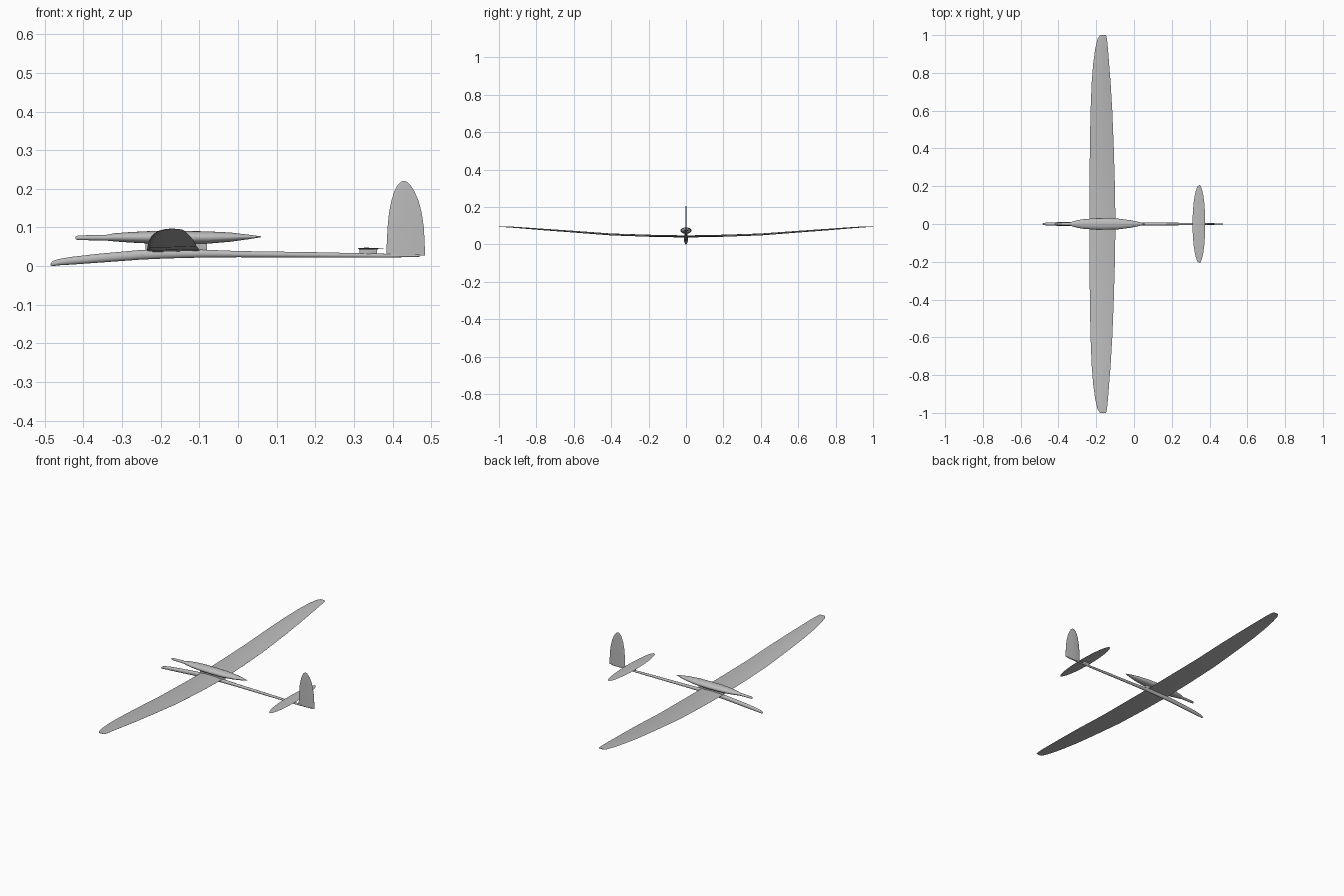
import bpy, bmesh, math

old = bpy.data.objects.get("Cube")
if old:
    bpy.data.objects.remove(old, do_unlink=True)

grey = bpy.data.materials.new("light grey")
grey.use_nodes = True
grey.diffuse_color = (0.5, 0.5, 0.5, 1)
grey.node_tree.nodes["Principled BSDF"].inputs["Base Color"].default_value = (0.5, 0.5, 0.5, 1)


def loft(name, rings, angle=40):
    """Skin a row of equal point rings and cap both ends."""
    bm = bmesh.new()
    loops = [[bm.verts.new(p) for p in ring] for ring in rings]
    n = len(loops[0])
    for a, b in zip(loops, loops[1:]):
        for i in range(n):
            j = (i + 1) % n
            bm.faces.new((a[i], a[j], b[j], b[i]))
    bm.faces.new(loops[0][::-1])
    bm.faces.new(loops[-1])
    bmesh.ops.recalc_face_normals(bm, faces=bm.faces)
    mesh = bpy.data.meshes.new(name)
    bm.to_mesh(mesh)
    bm.free()
    ob = bpy.data.objects.new(name, mesh)
    bpy.context.collection.objects.link(ob)
    mesh.materials.append(grey)
    bpy.ops.object.select_all(action="DESELECT")
    ob.select_set(True)
    bpy.context.view_layer.objects.active = ob
    bpy.ops.object.shade_smooth_by_angle(angle=math.radians(angle))
    return ob


def body(name, stations, sides=20):
    """Tube along x; each station is x, half width, bottom, top."""
    rings = []
    for x, w, lo, hi in stations:
        turn = [2 * math.pi * i / sides for i in range(sides)]
        rings.append([(x, w * math.cos(t), (lo + hi) / 2 + (hi - lo) / 2 * math.sin(t))
                      for t in turn])
    return loft(name, rings)


def foil(le, te, thick, camber=0.0, half=9):
    """Airfoil outline as pairs of x and height."""
    def side(sign, ks):
        pts = []
        for k in ks:
            u = (1 - math.cos(math.pi * k / half)) / 2
            t = thick * (te - le) * (1.5 * math.sqrt(u) * (1 - u) + 0.03)
            pts.append((le + u * (te - le), sign * t / 1.16 + 4 * camber * (te - le) * u * (1 - u)))
        return pts
    return side(1, range(half + 1)) + side(-1, range(half, 0, -1))


# Fuselage with a drooped nose and thin tail boom
body("fuselage", [
    (-0.485, 0.002, 0.002, 0.006), (-0.48, 0.005, 0.000, 0.013),
    (-0.465, 0.007, 0.002, 0.018), (-0.43, 0.009, 0.004, 0.024),
    (-0.36, 0.010, 0.009, 0.032), (-0.25, 0.010, 0.017, 0.042),
    (-0.18, 0.010, 0.020, 0.044), (-0.10, 0.009, 0.022, 0.043),
    (0.0, 0.008, 0.023, 0.039), (0.20, 0.007, 0.022, 0.036),
    (0.38, 0.005, 0.022, 0.032), (0.47, 0.003, 0.024, 0.030)])

# Slender pod carried above the wing
body("upper_pod", [
    (-0.42, 0.003, 0.070, 0.076), (-0.415, 0.006, 0.067, 0.079),
    (-0.39, 0.007, 0.067, 0.080), (-0.34, 0.008, 0.066, 0.081),
    (-0.32, 0.015, 0.064, 0.085), (-0.28, 0.024, 0.061, 0.088),
    (-0.22, 0.029, 0.058, 0.091), (-0.15, 0.030, 0.057, 0.091),
    (-0.08, 0.028, 0.058, 0.090), (-0.02, 0.020, 0.063, 0.087),
    (0.03, 0.010, 0.070, 0.081), (0.06, 0.001, 0.075, 0.077)])

# Pylon joining the pod to the wing
loft("pod_pylon", [[(x, h, z) for x, h in foil(-0.24, -0.08, 0.09)] for z in (0.036, 0.066)])

# Wing half, mirrored across the fuselage: span, leading edge, trailing edge, height
half_wing = [
    (0.0, -0.235, -0.098, 0.040), (0.2, -0.235, -0.101, 0.044),
    (0.4, -0.234, -0.107, 0.051), (0.6, -0.230, -0.115, 0.066),
    (0.75, -0.224, -0.124, 0.077), (0.85, -0.216, -0.132, 0.085),
    (0.93, -0.205, -0.138, 0.091), (0.98, -0.193, -0.143, 0.094),
    (1.0, -0.180, -0.148, 0.095)]
span = [(-y, a, b, z) for y, a, b, z in half_wing[:0:-1]] + half_wing
loft("wing", [[(x, y, z + h) for x, h in foil(a, b, 0.075, 0.02)] for y, a, b, z in span])

# Elliptical tailplane
rings = []
for k in range(-8, 9):
    s = math.sin(k / 8 * math.pi / 2 * 0.97)
    c = math.sqrt(1 - s * s)
    rings.append([(x, 0.206 * s, 0.045 + h)
                  for x, h in foil(0.346 - 0.036 * c, 0.346 + 0.031 * c, 0.075)])
loft("tailplane", rings)

# Small mount under the tailplane
loft("tailplane_mount", [[(x, h, z) for x, h in foil(0.315, 0.36, 0.15)] for z in (0.03, 0.045)])

# Tall rounded fin
fin = [(0.027, 0.384, 0.484), (0.06, 0.385, 0.483), (0.10, 0.387, 0.481),
       (0.14, 0.391, 0.475), (0.17, 0.397, 0.467), (0.195, 0.405, 0.456),
       (0.21, 0.413, 0.446), (0.218, 0.421, 0.437), (0.22, 0.426, 0.432)]
loft("fin", [[(x, h, z) for x, h in foil(a, b, 0.07)] for z, a, b in fin])
